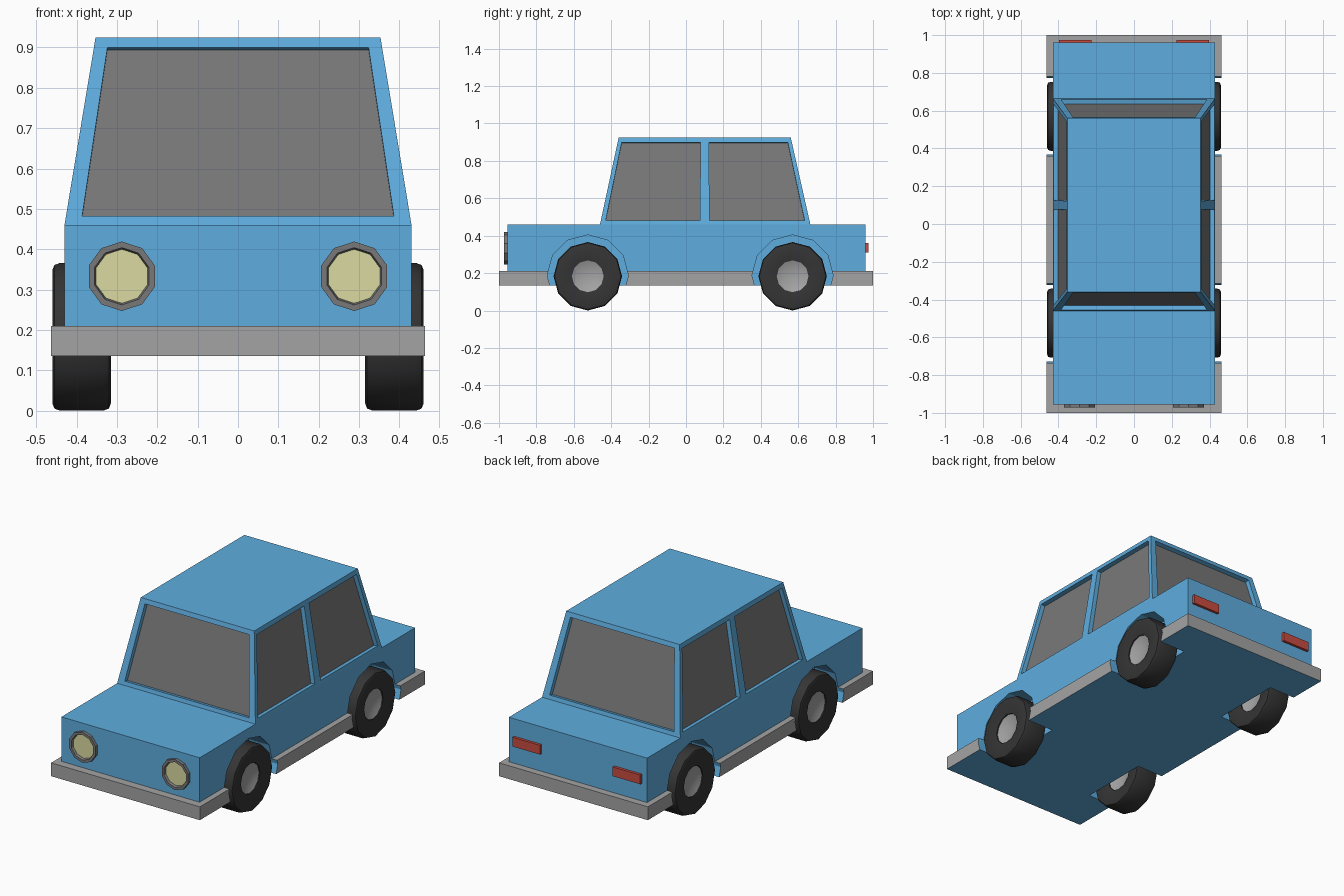
import bpy, bmesh, math
from mathutils import Vector

if "Cube" in bpy.data.objects:
    bpy.data.objects.remove(bpy.data.objects["Cube"])


def material(name, r, g, b):
    m = bpy.data.materials.new(name)
    m.diffuse_color = (r, g, b, 1)
    m.use_nodes = True
    m.node_tree.nodes["Principled BSDF"].inputs["Base Color"].default_value = m.diffuse_color
    return m


BLUE = material("blue_paint", 0.114, 0.42, 0.74)
GREY = material("bumper_grey", 0.37, 0.37, 0.37)
GLASS = material("glass_grey", 0.19, 0.19, 0.19)
RUBBER = material("tyre_black", 0.035, 0.035, 0.035)
CREAM = material("headlight_cream", 0.70, 0.70, 0.36)
RED = material("tail_light_red", 0.58, 0.07, 0.05)


def finish(name, bm, mats, recalc=True):
    bmesh.ops.remove_doubles(bm, verts=bm.verts, dist=1e-5)
    if recalc:
        bmesh.ops.recalc_face_normals(bm, faces=bm.faces)
    me = bpy.data.meshes.new(name)
    bm.to_mesh(me)
    bm.free()
    for m in mats:
        me.materials.append(m)
    ob = bpy.data.objects.new(name, me)
    bpy.context.collection.objects.link(ob)
    return ob


def add_lathe(bm, profile, n, place):
    """Spin a closed (radius, height) profile; place maps (height, a, b) to a point."""
    rings = []
    for k in range(n):
        t = 2 * math.pi * k / n
        rings.append([bm.verts.new(place(h, r * math.sin(t), r * math.cos(t)))
                      for r, h in profile])
    m = len(profile)
    for k in range(n):
        a, b = rings[k], rings[(k + 1) % n]
        for i in range(m):
            j = (i + 1) % m
            ri, rj = profile[i][0], profile[j][0]
            if ri == 0 and rj == 0:
                continue
            if ri == 0:
                bm.faces.new((a[i], a[j], b[j]))
            elif rj == 0:
                bm.faces.new((a[i], a[j], b[i]))
            else:
                bm.faces.new((a[i], a[j], b[j], b[i]))


def lathe(name, profile, n, place, mat, smooth=False):
    bm = bmesh.new()
    add_lathe(bm, profile, n, place)
    ob = finish(name, bm, [mat])
    if smooth:
        bpy.ops.object.select_all(action='DESELECT')
        ob.select_set(True)
        bpy.context.view_layer.objects.active = ob
        bpy.ops.object.shade_smooth_by_angle(angle=math.radians(40))
    return ob


AXLES = {"front": -0.525, "rear": 0.57}
SIDES = {"right": 1, "left": -1}
WHEEL_Z = 0.183

# Lower body: bumper band stepping in to the painted sides
bm = bmesh.new()
levels = [(0.463, -1, 1, 0.135), (0.463, -1, 1, 0.21),
          (0.43, -0.955, 0.96, 0.21), (0.43, -0.955, 0.96, 0.46)]
rings = [[bm.verts.new(p) for p in ((-x, y0, z), (x, y0, z), (x, y1, z), (-x, y1, z))]
         for x, y0, y1, z in levels]
bm.faces.new(rings[0])
bm.faces.new(rings[-1])
for level, (lo, hi) in enumerate(zip(rings, rings[1:])):
    for i in range(4):
        j = (i + 1) % 4
        f = bm.faces.new((lo[i], lo[j], hi[j], hi[i]))
        f.material_index = 1 if level < 2 else 0
body = finish("body", bm, [BLUE, GREY])

# Wheel wells cut out of the body
bm = bmesh.new()
for y in AXLES.values():
    for s in SIDES.values():
        add_lathe(bm, [(0, 0.30), (0.217, 0.30), (0.217, 0.6), (0, 0.6)], 12,
                  lambda h, a, b: (s * h, y + a, WHEEL_Z + 0.004 + b))
cutter = finish("wheel_well_cutter", bm, [BLUE])
cutter.hide_render = True
cutter.display_type = 'WIRE'
cut = body.modifiers.new("wheel_wells", 'BOOLEAN')
cut.operation = 'DIFFERENCE'
cut.solver = 'EXACT'
cut.object = cutter

# Cabin: six framed window panels and a roof
bm = bmesh.new()
base, top = ([Vector(p) for p in ((-x, y0, z), (x, y0, z), (x, 0.10, z),
                                  (x, y1, z), (-x, y1, z), (-x, 0.10, z))]
             for x, y0, y1, z in ((0.43, -0.46, 0.665, 0.46), (0.353, -0.36, 0.56, 0.925)))
for i in range(6):
    j = (i + 1) % 6
    bl, br, tr, tl = base[i], base[j], top[j], top[i]
    normal = (br - bl).cross(tl - bl).normalized()
    frame = [bl.lerp(br, u).lerp(tl.lerp(tr, u), v)
             for u, v in ((0.047, 0.047), (0.953, 0.047), (0.953, 0.945), (0.047, 0.945))]
    loops = [[bm.verts.new(p) for p in pts] for pts in
             ((bl, br, tr, tl), frame, [p - normal * 0.025 for p in frame])]
    for o, n in zip(loops, loops[1:]):
        for a in range(4):
            b = (a + 1) % 4
            bm.faces.new((o[a], o[b], n[b], n[a]))
    bm.faces.new(loops[2]).material_index = 1
bm.faces.new([bm.verts.new(p) for p in top])
finish("cabin", bm, [BLUE, GLASS], recalc=False)

# Wheels: rounded tyre with a dished hub
tyre = [(0.085, 0.335), (0.165, 0.315), (0.178, 0.320), (0.183, 0.334),
        (0.183, 0.441), (0.178, 0.455), (0.165, 0.460), (0.085, 0.445)]
hub = [(0, 0.365), (0.06, 0.355), (0.088, 0.340), (0.088, 0.440), (0.06, 0.428), (0, 0.422)]
for end, y in AXLES.items():
    for side, s in SIDES.items():
        def place(h, a, b):
            return (s * h, y + a, WHEEL_Z + b)
        lathe(f"{end}_{side}_tyre", tyre, 12, place, RUBBER, True)
        lathe(f"{end}_{side}_hub", hub, 12, place, GREY, True)

for side, s in SIDES.items():
    # Headlights: ten-sided rim with a recessed lens
    def lamp(h, a, b):
        return (s * 0.288 + a, -0.95 - h, 0.333 + b)
    lathe(f"{side}_headlight_rim", [(0.086, 0), (0.086, 0.022), (0.071, 0.022), (0.064, 0)],
          10, lamp, GLASS)
    lathe(f"{side}_headlight_lens", [(0, 0), (0.067, 0), (0.067, 0.009), (0, 0.009)],
          10, lamp, CREAM)

    # Tail lights
    bm = bmesh.new()
    bmesh.ops.create_cube(bm, size=1)
    for v in bm.verts:
        v.co = (s * 0.312 + v.co.x * 0.172, 0.963 + v.co.y * 0.024, 0.336 + v.co.z * 0.052)
    finish(f"{side}_tail_light", bm, [RED])
